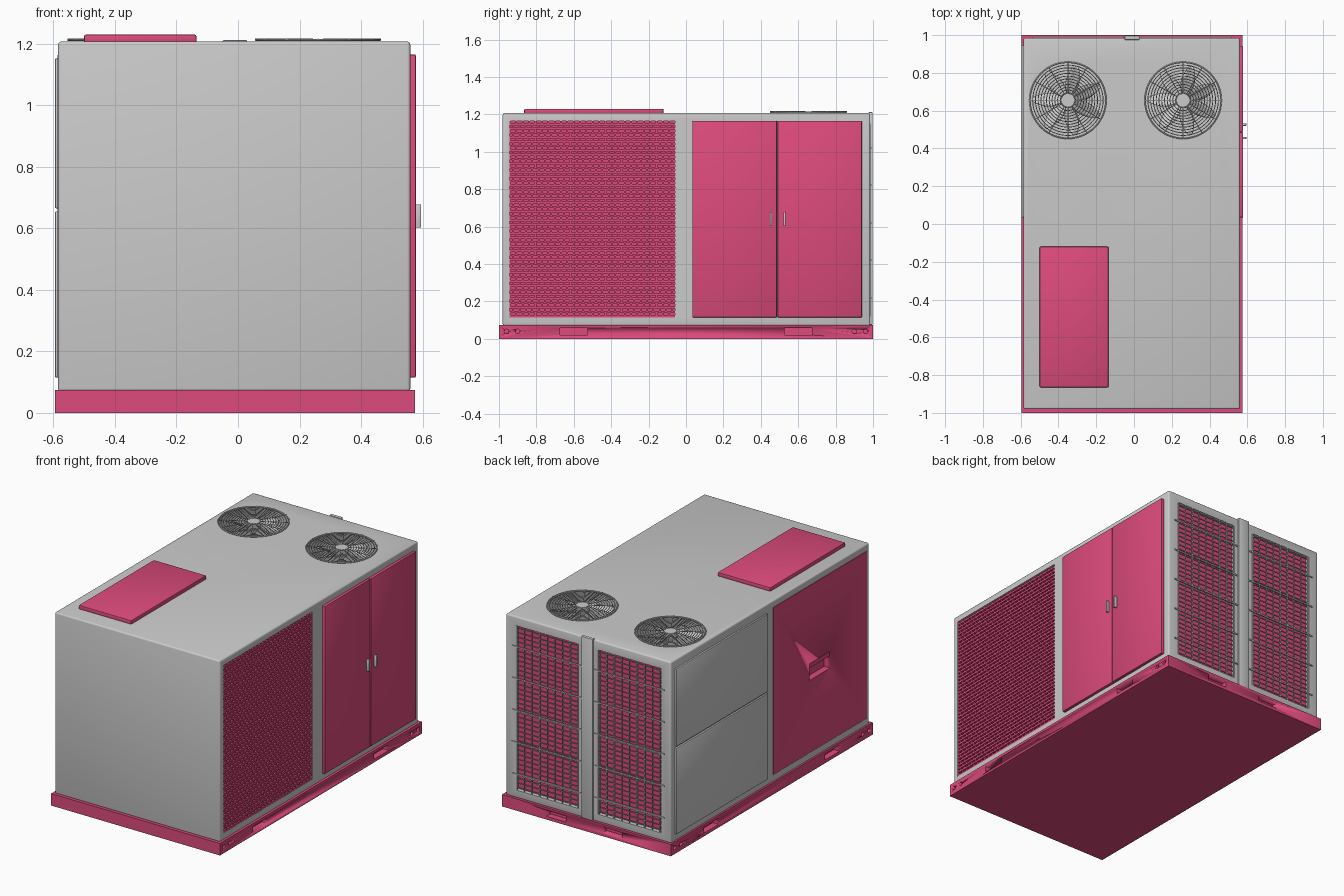
import bpy, bmesh, math
from mathutils import Matrix, Vector

if "Cube" in bpy.data.objects:
    bpy.data.objects.remove(bpy.data.objects["Cube"])

PINK = bpy.data.materials.new("pink_paint")
PINK.diffuse_color = (0.72, 0.07, 0.2, 1)
PINK.use_nodes = True
PINK.node_tree.nodes["Principled BSDF"].inputs["Base Color"].default_value = PINK.diffuse_color


def finish(name, bm, mat=None, smooth=True):
    me = bpy.data.meshes.new(name)
    bm.to_mesh(me)
    bm.free()
    ob = bpy.data.objects.new(name, me)
    bpy.context.collection.objects.link(ob)
    if mat:
        me.materials.append(mat)
    bpy.ops.object.select_all(action='DESELECT')
    ob.select_set(True)
    bpy.context.view_layer.objects.active = ob
    if smooth:
        bpy.ops.object.shade_smooth_by_angle(angle=math.radians(35))
    return ob


def add_box(bm, x, y, z):
    lo, hi = Vector((x[0], y[0], z[0])), Vector((x[1], y[1], z[1]))
    bmesh.ops.create_cube(bm, size=1, matrix=Matrix.Translation((lo + hi) / 2)
                          @ Matrix.Diagonal((*(hi - lo), 1)))


def boxes(name, parts, mat=None, bevel=0, segments=2):
    bm = bmesh.new()
    for p in parts:
        add_box(bm, *p)
    if bevel:
        bmesh.ops.bevel(bm, geom=bm.edges[:], offset=bevel, segments=segments,
                        profile=0.5, affect='EDGES')
    return finish(name, bm, mat)


def cut(ob, cutter):
    cutter.hide_render = True
    bpy.context.view_layer.objects.active = ob
    m = ob.modifiers.new("cut", 'BOOLEAN')
    m.operation, m.solver, m.object = 'DIFFERENCE', 'EXACT', cutter
    bpy.ops.object.modifier_apply(modifier=m.name)
    bpy.data.objects.remove(cutter)


def cylinder(bm, r, depth, loc, rot=Matrix(), n=48):
    bmesh.ops.create_cone(bm, cap_ends=True, segments=n, radius1=r, radius2=r,
                          depth=depth, matrix=Matrix.Translation(loc) @ rot)


FANS = [(-0.35, 0.655), (0.26, 0.655)]
FAN_R = 0.205
RIGHT = ((-0.945, -0.06), (0.115, 1.165))
COILS = [(0.055, 0.49), (-0.515, -0.08)]
COIL_Z = (0.12, 1.15)

# base rail with lifting pockets and bolt holes
base = boxes("base_rail", [((-0.595, 0.575), (-1, 1), (0, 0.075))], PINK)
pockets = []
for y in (-0.6, 0.6):
    pockets += [((0.535, 0.7), (y - 0.0725, y + 0.0725), (0.02, 0.057)),
                ((-0.7, -0.555), (y - 0.0725, y + 0.0725), (0.02, 0.057))]
for x in (-0.19, 0.2):
    pockets.append(((x - 0.068, x + 0.068), (0.96, 1.1), (0.02, 0.057)))
cut(base, boxes("pocket_cutter", pockets))
bm = bmesh.new()
for x in (-0.595, 0.575):
    for y in (-0.96, -0.9, 0.9, 0.96):
        cylinder(bm, 0.012, 0.03, (x, y, 0.04), Matrix.Rotation(math.pi / 2, 4, 'Y'), 16)
cut(base, finish("bolt_cutter", bm))

# cabinet with recesses for the grilles, access panel and fans
body = boxes("cabinet", [((-0.585, 0.56), (-0.98, 0.985), (0.07, 1.207))], None, 0.01, 3)
openings = [((0.53, 0.7), *RIGHT), ((-0.7, -0.53), (-0.955, -0.025), (0.115, 1.165))]
openings += [(x, (0.945, 1.1), COIL_Z) for x in COILS]
cut(body, boxes("opening_cutter", openings))
bm = bmesh.new()
for x, y in FANS:
    cylinder(bm, FAN_R - 0.006, 0.3, (x, y, 1.22))
cut(body, finish("fan_cutter", bm))
bpy.context.view_layer.objects.active = body
body.select_set(True)
bpy.ops.object.shade_smooth_by_angle(angle=math.radians(35))

# right intake screen: fine strips with staggered ties
boxes("intake_backing", [((0.52, 0.543), *RIGHT)], PINK)
rows, cols = 45, 26
(y0, y1), (z0, z1) = RIGHT
dz, dy = (z1 - z0) / rows, (y1 - y0) / cols
parts = []
for r in range(rows):
    z = z0 + r * dz
    parts.append(((0.546, 0.559), (y0, y1), (z, z + dz * 0.5)))
    for c in range(cols):
        y = y0 + (c + (0.5 if r % 2 else 0.0)) * dy
        parts.append(((0.543, 0.557), (y, y + dy * 0.25), (z + dz * 0.4, z + dz * 1.0)))
boxes("intake_screen", parts, PINK)

# right service doors and handles
for name, ya, yb in (("front_door", 0.035, 0.486), ("back_door", 0.49, 0.94)):
    boxes(name, [((0.555, 0.578), (ya, yb), (0.115, 1.165))], PINK, 0.003)
for name, y in (("front_door_handle", 0.455), ("back_door_handle", 0.526)):
    boxes(name, [((0.575, 0.595), (y - 0.006, y + 0.006), (0.602, 0.678))], None, 0.003)

# left access panel with recessed grip
panel = boxes("access_panel", [((-0.586, -0.525), (-0.953, -0.027), (0.117, 1.163))], PINK)
cut(panel, boxes("grip_cutter", [((-0.7, -0.545), (-0.59, -0.385), (0.57, 0.675))]))
boxes("grip_lip", [((-0.583, -0.575), (-0.59, -0.385), (0.645, 0.676))], PINK)

# left grey panels
boxes("lower_side_panel", [((-0.595, -0.58), (0.035, 0.945), (0.115, 0.655))], None, 0.004)
boxes("upper_side_panel", [((-0.595, -0.58), (0.035, 0.945), (0.665, 1.152))], None, 0.004)

# back coils with wire guards and centre post
for i, (xa, xb) in enumerate(COILS):
    boxes(f"coil_{i}", [((xa, xb), (0.93, 0.96), COIL_Z)], PINK)
    w, parts = 0.0025, []
    for k in range(9):
        x = xa + 0.006 + (xb - xa - 0.012) * k / 8
        parts.append(((x - w, x + w), (0.981, 0.986), COIL_Z))
    for k in range(35):
        z = COIL_Z[0] + (k + 0.5) * (COIL_Z[1] - COIL_Z[0]) / 35
        parts.append(((xa, xb), (0.977, 0.981), (z - w, z + w)))
    for k in range(5):
        z = 0.22 + 0.2 * k
        parts.append(((xa - 0.025, xb + 0.025), (0.983, 0.991), (z - 0.004, z + 0.004)))
    boxes(f"coil_guard_{i}", parts)
boxes("back_post", [((-0.05, 0.03), (0.975, 0.997), (0.075, 1.212))], None, 0.004)

# top hatch
boxes("top_hatch", [((-0.5, -0.135), (-0.865, -0.12), (1.2, 1.23))], PINK, 0.006)


def ring(bm, r, z, t, n=56, m=6):
    loops = []
    for i in range(n):
        a = math.tau * i / n
        loops.append([bm.verts.new(((r + t * math.cos(b)) * math.cos(a),
                                    (r + t * math.cos(b)) * math.sin(a), z + t * math.sin(b)))
                      for b in (math.tau * j / m for j in range(m))])
    for i in range(n):
        p, q = loops[i], loops[(i + 1) % n]
        for j in range(m):
            k = (j + 1) % m
            bm.faces.new((p[j], q[j], q[k], p[k]))


# fans: wire guard, hub and pitched leaf blades
for i, (fx, fy) in enumerate(FANS):
    bm = bmesh.new()
    for k in range(12):
        ring(bm, 0.04 + (FAN_R - 0.044) * k / 11, 1.212, 0.0022 if k < 11 else 0.004)
    for k in range(12):
        rot = Matrix.Rotation(math.tau * k / 12, 4, 'Z')
        cylinder(bm, 0.0022, FAN_R - 0.035, rot @ Vector((0.12, 0, 1.215)),
                 rot @ Matrix.Rotation(math.pi / 2, 4, 'Y'), 6)
    cylinder(bm, 0.036, 0.006, (0, 0, 1.213), n=32)
    finish(f"fan_guard_{i}", bm).location = (fx, fy, 0)

    bm = bmesh.new()
    cylinder(bm, 0.04, 0.06, (0, 0, 1.16), n=32)
    for k in range(7):
        rot = Matrix.Rotation(math.tau * (k + 0.4) / 7, 4, 'Z')
        strips = []
        for s in range(11):
            t = s / 10
            r = 0.03 + 0.158 * t
            half = 0.012 + 0.03 * math.sin(math.pi * t ** 0.8) * (1 - 0.1 * t)
            if s == 10:
                half = 0.008
            pitch = 0.6 - 0.25 * t
            strips.append([bm.verts.new(rot @ Vector((
                r, u * half * math.cos(pitch) + 0.012 * t,
                1.17 + u * half * math.sin(pitch) - 0.006 * (1 - u * u))))
                for u in (-1, -0.5, 0, 0.5, 1)])
        for a, b in zip(strips, strips[1:]):
            for j in range(4):
                bm.faces.new((a[j], b[j], b[j + 1], a[j + 1]))
    fan = finish(f"fan_blades_{i}", bm)
    fan.location = (fx, fy, 0)
    fan.modifiers.new("thickness", 'SOLIDIFY').thickness = 0.003
